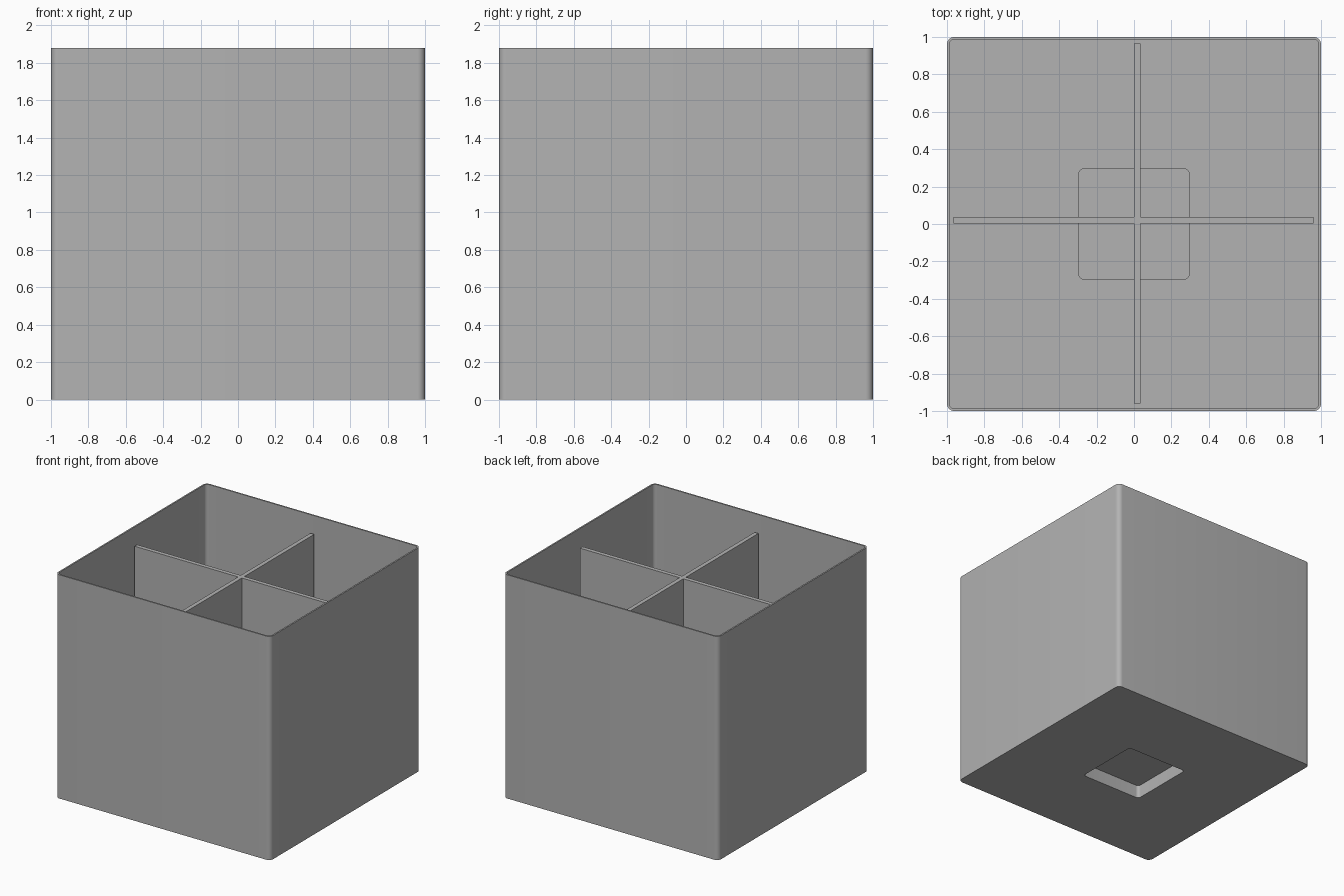
import bpy, bmesh, math

if "Cube" in bpy.data.objects:
    bpy.data.objects.remove(bpy.data.objects["Cube"], do_unlink=True)

grey = bpy.data.materials.new("plain grey")
grey.use_nodes = True
GREY = (0.45, 0.45, 0.45, 1)
grey.diffuse_color = GREY
grey.node_tree.nodes["Principled BSDF"].inputs["Base Color"].default_value = GREY


def rounded_square(half, radius, steps=8):
    """Counter-clockwise outline of a square with rounded corners."""
    points = []
    for corner in range(4):
        middle = math.pi / 4 + corner * math.pi / 2
        cx = math.copysign(half - radius, math.cos(middle))
        cy = math.copysign(half - radius, math.sin(middle))
        for i in range(steps + 1):
            a = (corner + i / steps) * math.pi / 2
            points.append((cx + radius * math.cos(a), cy + radius * math.sin(a)))
    return points


def loft(name, sections):
    """Skin a stack of (outline, height) sections and cap both ends."""
    bm = bmesh.new()
    rings = [[bm.verts.new((x, y, z)) for x, y in outline] for outline, z in sections]
    for a, b in zip(rings, rings[1:]):
        for i in range(len(a)):
            j = (i + 1) % len(a)
            bm.faces.new((a[i], a[j], b[j], b[i]))
    bm.faces.new(rings[0][::-1])
    bm.faces.new(rings[-1])
    bmesh.ops.recalc_face_normals(bm, faces=bm.faces)
    mesh = bpy.data.meshes.new(name)
    bm.to_mesh(mesh)
    bm.free()
    mesh.materials.append(grey)
    obj = bpy.data.objects.new(name, mesh)
    bpy.context.collection.objects.link(obj)
    bpy.ops.object.select_all(action='DESELECT')
    obj.select_set(True)
    bpy.context.view_layer.objects.active = obj
    bpy.ops.object.shade_smooth_by_angle(angle=math.radians(30))
    return obj


WALL = 0.0125
HEIGHT = 1.88
PEDESTAL = 0.125

# Thin open box: recess underneath, outer wall, rim, inner wall, floor, raised pedestal
outer = rounded_square(1.0, 0.04)
inner = rounded_square(1.0 - WALL, 0.04 - WALL)
pedestal = rounded_square(0.3, 0.04)
recess = rounded_square(0.3 - WALL, 0.04 - WALL)
loft("box", [
    (recess, PEDESTAL - WALL), (recess, 0), (outer, 0), (outer, HEIGHT),
    (inner, HEIGHT), (inner, WALL), (pedestal, WALL), (pedestal, PEDESTAL),
])

# Cross-shaped divider standing on the pedestal, slightly off centre
ARM, HALF = 0.962, 0.0175
quarter = [(ARM, -HALF), (ARM, HALF), (HALF, HALF)]
cross = []
for _ in range(4):
    cross += quarter
    quarter = [(-y, x) for x, y in quarter]
divider = loft("divider", [(cross, PEDESTAL), (cross, 1.737)])
for v in divider.data.vertices:
    # the arms reach equally far while their crossing is shifted
    if abs(v.co.x) < 0.5:
        v.co.x += 0.0165
    else:
        v.co.x -= 0.002
    if abs(v.co.y) < 0.5:
        v.co.y += 0.02
    else:
        v.co.y += 0.002
